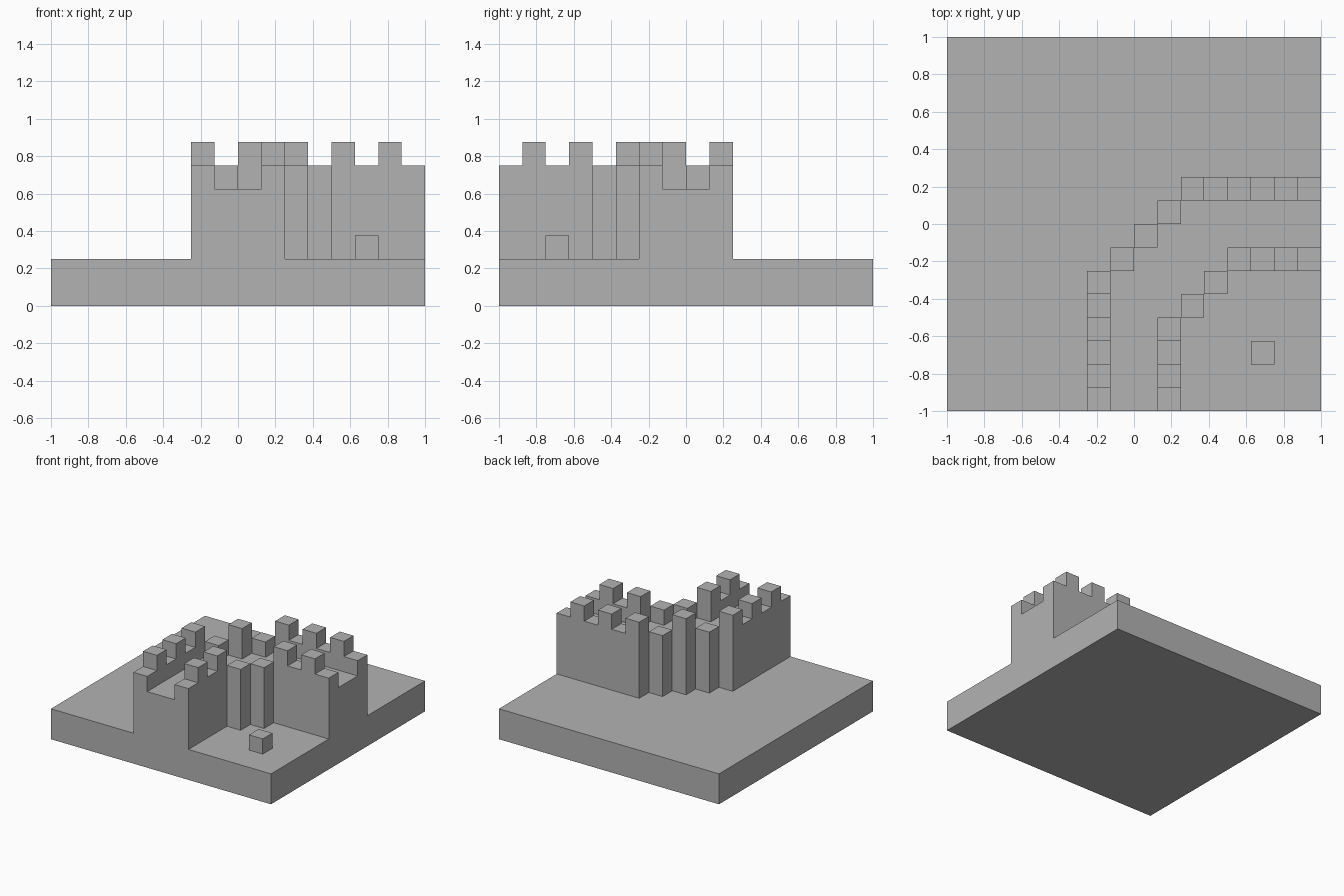
import bpy
import bmesh
import math

old = bpy.data.objects.get("Cube")
if old:
    bpy.data.objects.remove(old, do_unlink=True)

UNIT = 0.125   # edge of one building block
GRID = 16      # blocks along each side of the base

stone = bpy.data.materials.new("grey stone")
stone.use_nodes = True
GREY = (0.45, 0.45, 0.45, 1)
stone.diffuse_color = GREY
stone.node_tree.nodes["Principled BSDF"].inputs["Base Color"].default_value = GREY


def blocks(name, cells, low, high):
    """Solid made of the given grid cells, from layer low to layer high."""
    cells = set(cells)
    bm = bmesh.new()

    def quad(*corners):
        half = GRID / 2
        bm.faces.new([bm.verts.new(((x - half) * UNIT, (y - half) * UNIT, z * UNIT))
                      for x, y, z in corners])

    for i, j in sorted(cells):
        ring = [(i, j), (i + 1, j), (i + 1, j + 1), (i, j + 1)]
        quad(*[(x, y, high) for x, y in ring])
        quad(*[(x, y, low) for x, y in reversed(ring)])
        # Side faces only where no neighbour hides them
        for k, (dx, dy) in enumerate([(0, -1), (1, 0), (0, 1), (-1, 0)]):
            if (i + dx, j + dy) not in cells:
                a, b = ring[k], ring[(k + 1) % 4]
                quad((*a, low), (*b, low), (*b, high), (*a, high))
    bmesh.ops.remove_doubles(bm, verts=bm.verts, dist=0.001)
    bmesh.ops.dissolve_limit(bm, angle_limit=math.radians(1),
                             verts=bm.verts, edges=bm.edges)
    mesh = bpy.data.meshes.new(name)
    bm.to_mesh(mesh)
    bm.free()
    mesh.materials.append(stone)
    obj = bpy.data.objects.new(name, mesh)
    bpy.context.collection.objects.link(obj)


def mirrored(cells):
    """Add the reflection across the diagonal through the front left corner."""
    return set(cells) | {(GRID - 1 - j, GRID - 1 - i) for i, j in cells}


# Paths of the two parapets, each with a stepped corner
outer = mirrored([(6, j) for j in range(6)] + [(7, 6), (8, 7)])
inner = mirrored([(9, j) for j in range(4)] + [(10, 4)])

# Wall body: everything from the outer path to the inner path
wall = set()
for j in range(10):
    start = min(i for i, row in outer if row == j)
    inside = [i for i, row in inner if row == j]
    end = max(inside) if inside else GRID - 1
    wall |= {(i, j) for i in range(start, end + 1)}

# Ground slab
blocks("base", [(i, j) for i in range(GRID) for j in range(GRID)], 0, 2)

# Rampart with its walkway, and the parapets along both edges
blocks("rampart", wall, 2, 5)
blocks("outer_parapet", outer, 5, 6)
blocks("inner_parapet", inner, 5, 6)

# Merlons on every other block
blocks("outer_merlons", mirrored([(6, 1), (6, 3), (6, 5), (8, 7)]), 6, 7)
blocks("inner_merlons", mirrored([(9, 1), (9, 3)]), 6, 7)

# Single block standing in the courtyard
blocks("courtyard_block", [(13, 2)], 2, 3)
